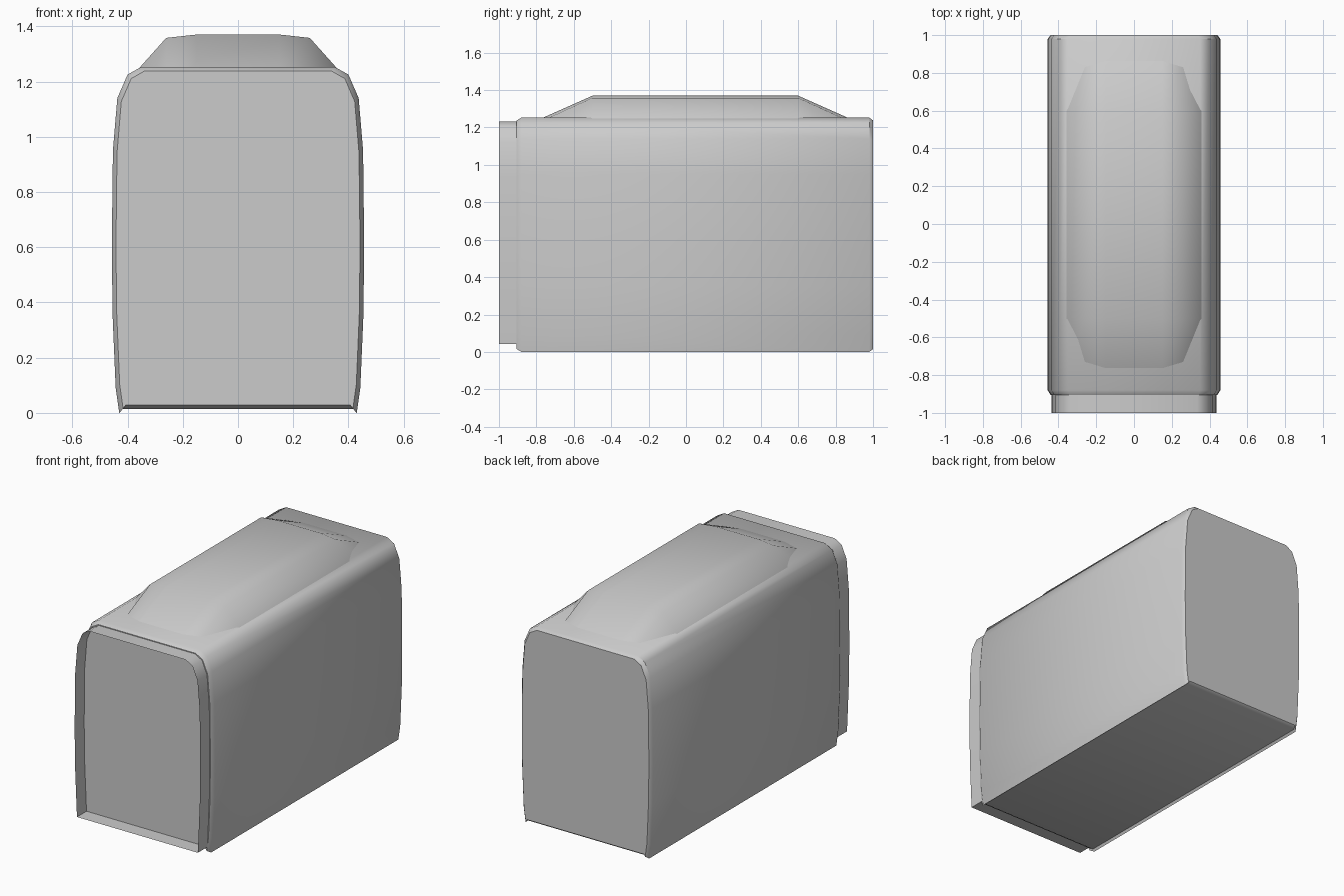
import bpy
import math

cube = bpy.data.objects.get("Cube")
if cube:
    bpy.data.objects.remove(cube, do_unlink=True)

grey = bpy.data.materials.new("plain_grey")
grey.use_nodes = True
COLOUR = (0.6, 0.6, 0.6, 1)
grey.diffuse_color = COLOUR
grey.node_tree.nodes["Principled BSDF"].inputs["Base Color"].default_value = COLOUR


def mirrored(half):
    """Complete a right-hand profile with its left-hand copy."""
    return half + [(-x, z) for x, z in reversed(half)]


def inset(profile, d, half_w=0.457, mid=0.626):
    """Pull a profile in by about d on all four sides."""
    return [(x * (1 - d / half_w), mid + (z - mid) * (1 - d / mid)) for x, z in profile]


def loft(name, rings, caps, angle=40):
    """Skin a list of (y, profile) rings; caps lists the ring numbers to fill."""
    n = len(rings[0][1])
    verts = [(x, y, z) for y, profile in rings for x, z in profile]
    faces = []
    for r in range(len(rings) - 1):
        for i in range(n):
            j = (i + 1) % n
            faces.append((r * n + i, r * n + j, (r + 1) * n + j, (r + 1) * n + i))
    for r in caps:
        ring = list(range(r * n, r * n + n))
        faces.append(ring[::-1] if r == 0 else ring)
    mesh = bpy.data.meshes.new(name)
    mesh.from_pydata(verts, [], [f[::-1] for f in faces])
    mesh.materials.append(grey)
    obj = bpy.data.objects.new(name, mesh)
    bpy.context.collection.objects.link(obj)
    bpy.ops.object.select_all(action="DESELECT")
    obj.select_set(True)
    bpy.context.view_layer.objects.active = obj
    bpy.ops.object.mode_set(mode="EDIT")
    bpy.ops.mesh.select_all(action="SELECT")
    bpy.ops.mesh.normals_make_consistent(inside=False)
    bpy.ops.object.mode_set(mode="OBJECT")
    bpy.ops.object.shade_smooth_by_angle(angle=math.radians(angle))
    return obj


# Side and roof outline shared by the body and the front rim
shell = [(0.443, 0.09), (0.454, 0.35), (0.457, 0.6), (0.453, 0.95),
         (0.437, 1.14), (0.40, 1.225), (0.35, 1.253)]

# Body: long case with chamfered ends and slim lips along the bottom edges
body = mirrored([(0.42, 0.014), (0.43, 0.0)] + shell)
loft("body", [(-0.905, inset(body, 0.015)), (-0.88, body),
              (0.98, body), (1.0, inset(body, 0.015))], caps=(0, 3))

# Front rim: open thin sleeve around the front panel
rim = inset(mirrored([(0.44, 0.022)] + shell), 0.02)
loft("front_rim", [(-1.0, rim), (-0.9, rim)], caps=())

# Roof hood: raised top that slopes down at both ends
hood = mirrored([(0.37, 1.235), (0.26, 1.358), (0.15, 1.37)])
hood_end = mirrored([(0.35, 1.10), (0.26, 1.235), (0.15, 1.25)])
loft("roof_hood", [(-0.77, hood_end), (-0.5, hood),
                   (0.6, hood), (0.87, hood_end)], caps=(0, 3), angle=50)
